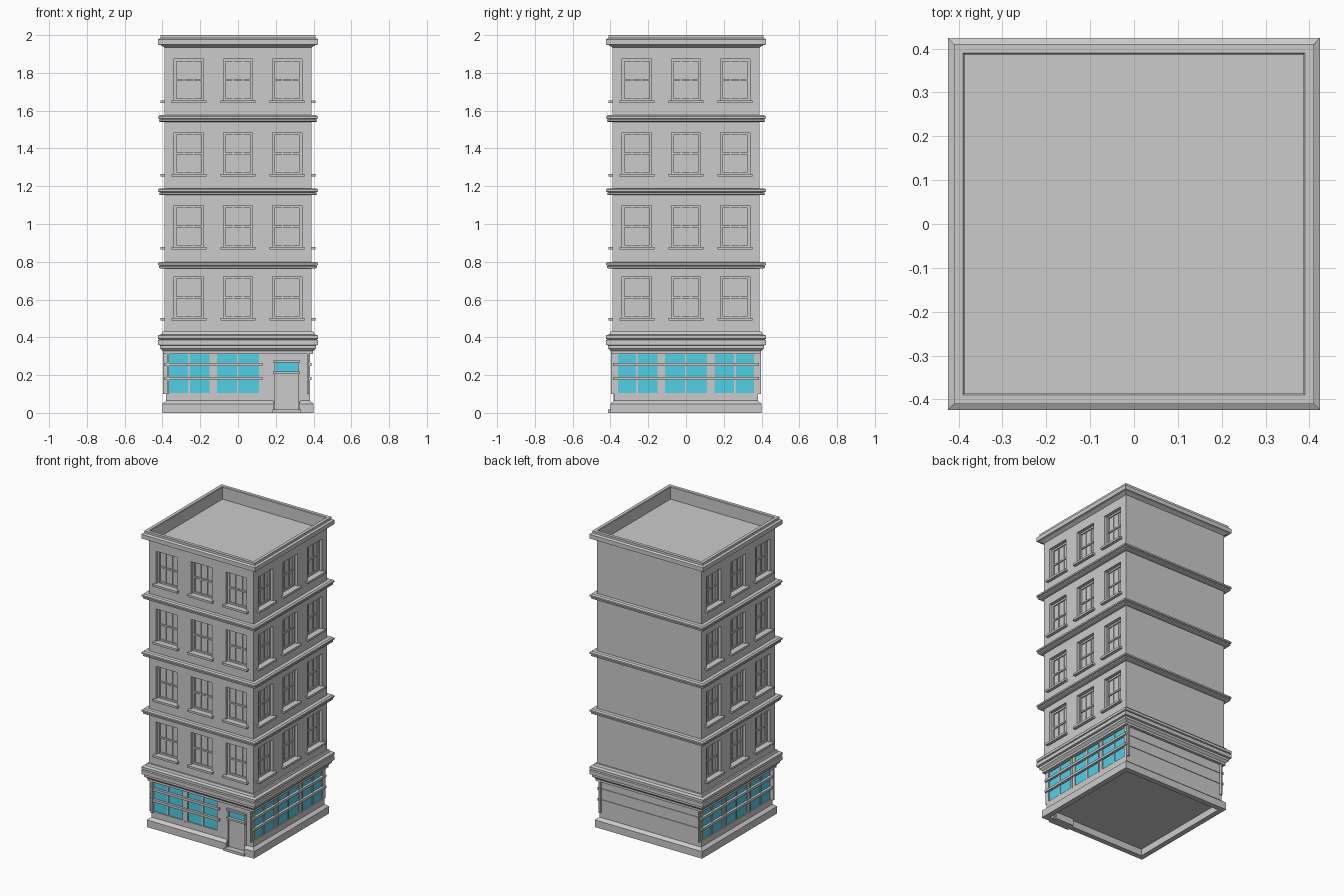
import bpy, bmesh, math
from mathutils import Matrix, Vector

cube = bpy.data.objects.get("Cube")
if cube:
    bpy.data.objects.remove(cube, do_unlink=True)


def material(name, rgb):
    m = bpy.data.materials.new(name)
    m.use_nodes = True
    m.diffuse_color = (*rgb, 1)
    m.node_tree.nodes["Principled BSDF"].inputs["Base Color"].default_value = (*rgb, 1)
    return m


STONE = material("grey_stone", (0.6, 0.6, 0.6))
GLASS = material("teal_glass", (0.08, 0.65, 0.82))

FRONT, RIGHT, BACK, LEFT = 0, 1, 2, -1
WINDOWED = (FRONT, RIGHT, LEFT)


def make(name, bm, mat=STONE):
    bmesh.ops.recalc_face_normals(bm, faces=bm.faces)
    mesh = bpy.data.meshes.new(name)
    bm.to_mesh(mesh)
    bm.free()
    obj = bpy.data.objects.new(name, mesh)
    mesh.materials.append(mat)
    bpy.context.collection.objects.link(obj)
    return obj


def add_box(bm, u, d, z, side=FRONT):
    """Box on a facade: u along it, d outward from the centre, z up."""
    size = Vector((u[1] - u[0], d[1] - d[0], z[1] - z[0]))
    mid = Vector((sum(u) / 2, -sum(d) / 2, sum(z) / 2))
    turn = Matrix.Rotation(side * math.pi / 2, 4, "Z")
    bmesh.ops.create_cube(bm, size=1, matrix=turn @ Matrix.Translation(mid) @ Matrix.Diagonal((*size, 1)))


def boxes(name, items, mat=STONE):
    bm = bmesh.new()
    for item in items:
        add_box(bm, *item)
    return make(name, bm, mat)


def ring(name, profile):
    """Closed (radius, z) profile carried around the square plan."""
    bm = bmesh.new()
    loops = [[bm.verts.new((sx * r, sy * r, z)) for sx, sy in ((-1, -1), (1, -1), (1, 1), (-1, 1))]
             for r, z in profile]
    for a, b in zip(loops, loops[1:] + loops[:1]):
        for i in range(4):
            j = (i + 1) % 4
            bm.faces.new((a[i], a[j], b[j], b[i]))
    return make(name, bm)


def cut(obj, cutter):
    mod = obj.modifiers.new("openings", "BOOLEAN")
    mod.operation, mod.solver, mod.object = "DIFFERENCE", "EXACT", cutter
    bpy.context.view_layer.objects.active = obj
    bpy.ops.object.modifier_apply(modifier=mod.name)
    bpy.data.objects.remove(cutter, do_unlink=True)


def span(mid, half):
    return (mid - half, mid + half)


# Upper storeys with recessed windows
BAYS = (-0.26, 0, 0.26)
SILLS = (0.5, 0.876, 1.263, 1.652)
HALF, TALL, WALL, REVEAL = 0.078, 0.221, 0.39, 0.36
places = [(u, z, s) for s in WINDOWED for z in SILLS for u in BAYS]

wall = boxes("upper_walls", [((-WALL, WALL), (-WALL, WALL), (0.4, 1.915))])
cut(wall, boxes("window_openings", [(span(u, HALF), (REVEAL, 0.45), (z, z + TALL), s) for u, z, s in places]))

boxes("window_sills", [(span(u, 0.092), (0.37, 0.41), (z - 0.012, z + 0.002), s) for u, z, s in places])

frames = []
for u, z, s in places:
    top = z + TALL
    for side in (-1, 1):
        frames.append((span(u + side * 0.072, 0.006), (0.355, 0.37), (z, top), s))
        frames.append((span(u + side * 0.025, 0.003), (0.355, 0.365), (z, top), s))
    for level, thick in ((z + 0.006, 0.006), (z + TALL / 2, 0.005), (top - 0.006, 0.006)):
        frames.append((span(u, HALF), (0.355, 0.368), span(level, thick), s))
boxes("window_frames", frames)

# Mouldings: floor bands, shop cornice, parapet and plinth
for n, z in enumerate((0.764, 1.153, 1.54)):
    ring("floor_band_%d" % (n + 1),
         [(0.38, z), (0.41, z), (0.418, z + 0.004), (0.418, z + 0.012), (0.41, z + 0.015),
          (0.424, z + 0.019), (0.424, z + 0.029), (0.415, z + 0.036), (0.38, z + 0.036)])

ring("shop_cornice",
     [(0.36, 0.313), (0.398, 0.313), (0.398, 0.328), (0.412, 0.342), (0.412, 0.357), (0.424, 0.36),
      (0.424, 0.385), (0.415, 0.389), (0.424, 0.393), (0.424, 0.41), (0.405, 0.416),
      (0.4, 0.432), (0.38, 0.432)])

ring("parapet",
     [(0.387, 1.905), (0.39, 1.915), (0.39, 1.935), (0.41, 1.947), (0.424, 1.95), (0.424, 1.978),
      (0.411, 1.985), (0.411, 2.0), (0.39, 2.0), (0.387, 1.996)])

DOOR = (0.19, 0.325)
plinth = ring("plinth", [(0.365, 0), (0.4, 0), (0.4, 0.048), (0.38, 0.065), (0.365, 0.065)])
cut(plinth, boxes("plinth_opening", [(DOOR, (0.3, 0.45), (-0.1, 0.2))]))

# Ground storey: core, sill walls, piers and solid parts
SHOP, LOW, HIGH = 0.38, 0.1, 0.315
boxes("shop_core", [((-0.37, 0.37), (-0.37, 0.37), (0.045, 0.42))])
solid = [((-SHOP, SHOP), (0.36, SHOP), (0.06, HIGH), BACK)]
for s in (RIGHT, LEFT):
    solid.append(((-SHOP, SHOP), (0.36, SHOP), (0.06, LOW), s))
solid += [((-SHOP, DOOR[0]), (0.36, SHOP), (0.06, LOW)),
          ((0.12, DOOR[0]), (0.36, SHOP), (0.06, HIGH)),
          ((DOOR[1], SHOP), (0.36, SHOP), (0.06, HIGH)),
          ((DOOR[0], DOOR[1]), (0.36, SHOP), (0.275, HIGH))]
boxes("shop_walls", solid)

# Shop windows: two panes in each bay
glass, mullions, bars = [], [], []
for s in WINDOWED:
    bays = BAYS[:2] if s == FRONT else BAYS
    for u in bays:
        glass.append((span(u, 0.115), (0.366, 0.373), (LOW, 0.311), s))
        mullions.append((span(u, 0.006), (0.365, 0.378), (LOW, HIGH), s))
        for side in (-1, 1):
            mullions.append((span(u + side * 0.116, 0.006), (0.365, 0.38), (LOW, HIGH), s))
            mullions.append((span(u + side * 0.128, 0.008), (0.365, 0.376), (LOW, HIGH), s))
        mullions.append((span(u, 0.115), (0.365, 0.38), (LOW, LOW + 0.006), s))
    end = 0.13 if s == FRONT else 0.386
    for z in (0.183, 0.257):
        bars.append(((-0.387, end), (0.365, 0.39), span(z, 0.008), s))
bars += [((-0.385, 0.385), (0.365, 0.384), span(z, 0.005), BACK) for z in (0.183, 0.257)]
boxes("shop_glass", glass, GLASS)
boxes("shop_mullions", mullions)
boxes("shop_rails", bars)

# Entrance
boxes("door_leaf", [(DOOR, (0.35, 0.374), (0.0, 0.215))])
boxes("door_transom_glass", [((0.198, 0.317), (0.365, 0.375), (0.22, 0.266))], GLASS)
boxes("door_frame",
      [(span(u, 0.006), (0.36, 0.385), (0.015, 0.275)) for u in DOOR]
      + [((0.186, 0.329), (0.36, 0.393), span(z, 0.006)) for z in (0.213, 0.272)])
boxes("door_step", [((0.182, 0.333), (0.36, 0.412), (0, 0.018))])
